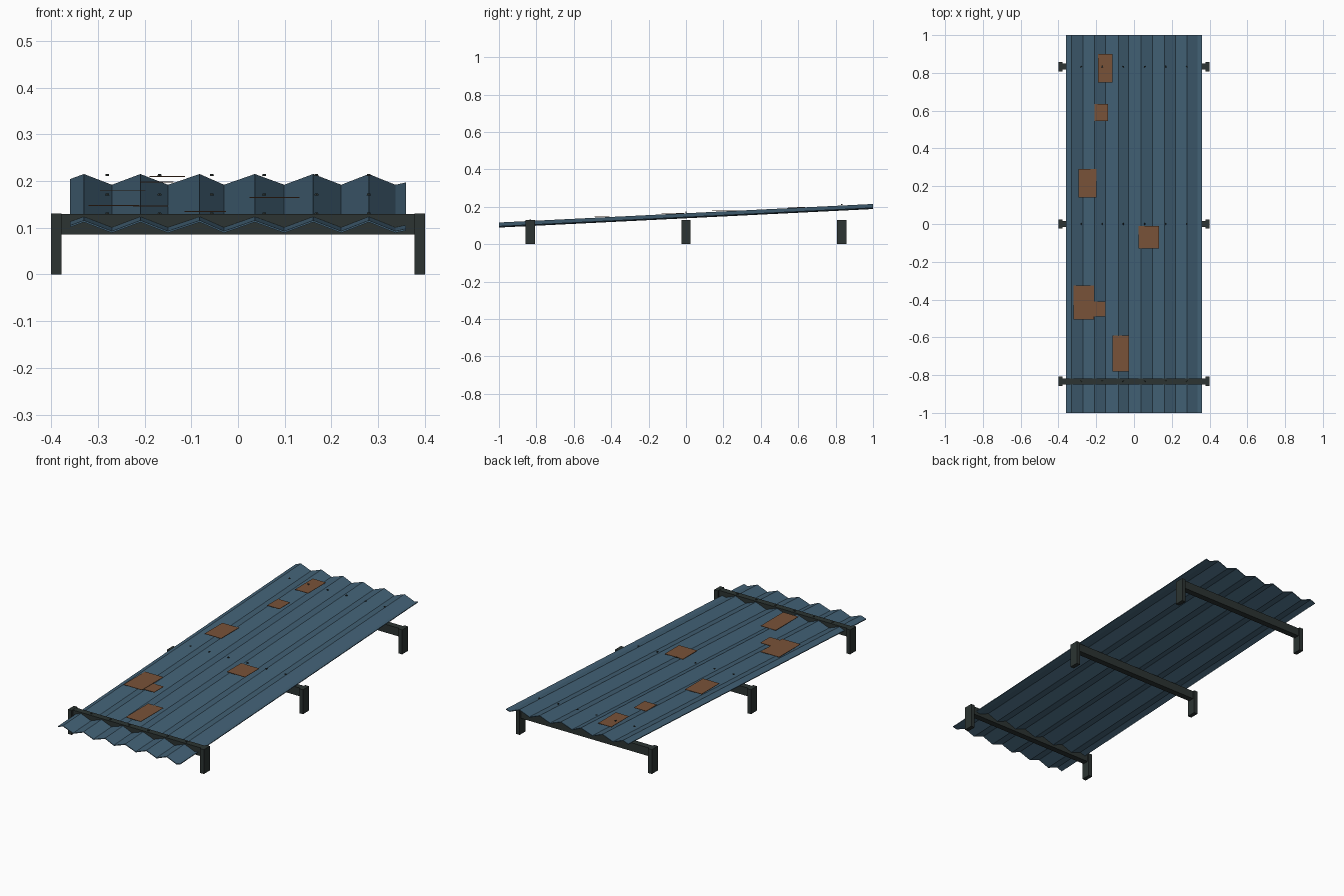
import bpy, bmesh, math
from mathutils import Matrix

if "Cube" in bpy.data.objects:
    bpy.data.objects.remove(bpy.data.objects["Cube"])

SLOPE = 0.0495           # rise of the sheet along y
CREST = 0.1655           # crest height at y = 0
THICK = 0.004


def material(name, rgb):
    m = bpy.data.materials.new(name)
    m.diffuse_color = (*rgb, 1)
    m.use_nodes = True
    m.node_tree.nodes["Principled BSDF"].inputs["Base Color"].default_value = m.diffuse_color
    return m


STEEL = material("blue_steel", (0.055, 0.12, 0.18))
RUST = material("rust", (0.19, 0.085, 0.04))
FRAME = material("dark_frame", (0.025, 0.034, 0.032))


def finish(name, bm, mat):
    bmesh.ops.recalc_face_normals(bm, faces=bm.faces)
    me = bpy.data.meshes.new(name)
    bm.to_mesh(me)
    bm.free()
    me.materials.append(mat)
    ob = bpy.data.objects.new(name, me)
    bpy.context.collection.objects.link(ob)
    return ob


def box(name, x0, x1, y0, y1, z0, z1, mat):
    bm = bmesh.new()
    m = Matrix.Translation(((x0 + x1) / 2, (y0 + y1) / 2, (z0 + z1) / 2)) \
        @ Matrix.Diagonal((x1 - x0, y1 - y0, z1 - z0, 1))
    bmesh.ops.create_cube(bm, size=1, matrix=m)
    return finish(name, bm, mat)


# Corrugated sheet: zigzag profile swept up the slope as a thin closed shell
xs = [-0.36, -0.33, -0.27, -0.209, -0.15, -0.082, -0.03,
      0.036, 0.099, 0.161, 0.221, 0.28, 0.337, 0.36]
drop = [0.011] + [0.0, 0.023] * 6 + [0.018]
profile = [(x, -d) for x, d in zip(xs, drop)]
loop = profile + [(x, z - THICK) for x, z in reversed(profile)]
bm = bmesh.new()
ends = [[bm.verts.new((x, y, CREST + z + SLOPE * y)) for x, z in loop] for y in (-1, 1)]
n, k = len(loop), len(profile)
for i in range(n):
    j = (i + 1) % n
    bm.faces.new((ends[0][i], ends[0][j], ends[1][j], ends[1][i]))
for e in ends:
    for i in range(k - 1):
        bm.faces.new((e[i], e[i + 1], e[n - 2 - i], e[n - 1 - i]))
finish("corrugated_sheet", bm, STEEL)

# Support frames: a cross beam with a post at each end
for label, y in (("front", -0.833), ("middle", 0.0), ("back", 0.833)):
    box(label + "_beam", -0.385, 0.385, y - 0.016, y + 0.016, 0.085, 0.129, FRAME)
    for side, s in (("left", -1), ("right", 1)):
        a, b = sorted((s * 0.378, s * 0.4))
        box(f"{label}_{side}_post", a, b, y - 0.025, y + 0.025, 0, 0.13, FRAME)

    # Row of screw heads over each beam
    bm = bmesh.new()
    for i in range(6):
        x = -0.28 + i * 0.112
        bmesh.ops.create_cone(bm, cap_ends=True, segments=6, radius1=0.005, radius2=0.004,
                              depth=0.004,
                              matrix=Matrix.Translation((x, y, CREST + 0.006 + SLOPE * y)))
    finish(label + "_screws", bm, FRAME)

# Flat rust patches lying level on the crests
patches = [(-0.19, -0.113, 0.75, 0.90), (-0.21, -0.138, 0.545, 0.635),
           (-0.295, -0.198, 0.14, 0.29), (0.025, 0.132, -0.13, -0.01),
           (-0.32, -0.212, -0.505, -0.325), (-0.225, -0.15, -0.49, -0.41),
           (-0.115, -0.026, -0.78, -0.59)]
for i, (x0, x1, y0, y1) in enumerate(patches):
    z = CREST + SLOPE * (y0 + y1) / 2 + 0.003
    box(f"rust_patch_{i + 1}", x0, x1, y0, y1, z - 0.001, z + 0.001, RUST)
